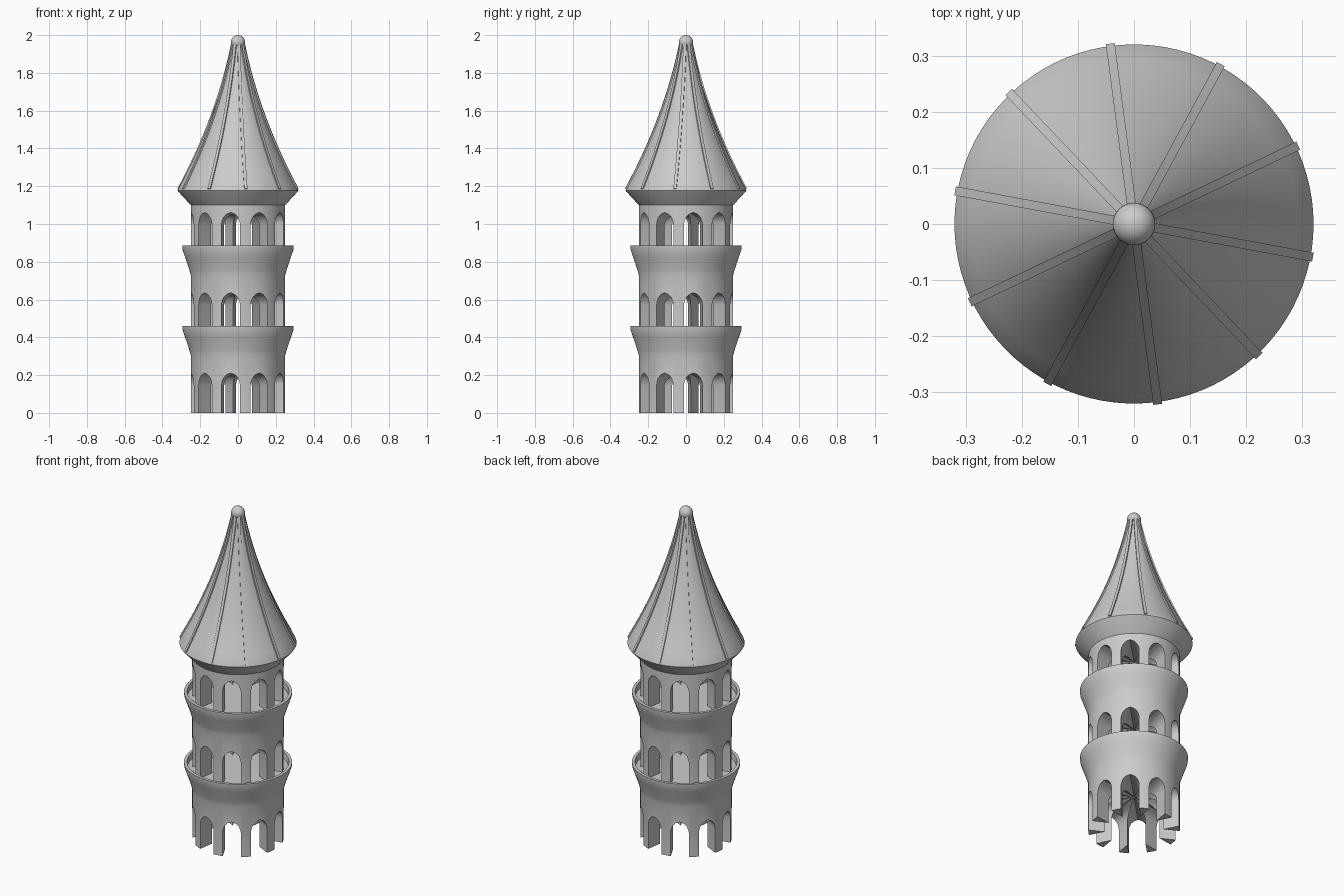
import bpy, bmesh
from math import radians, cos, sin, pi
from mathutils import Vector

cube = bpy.data.objects.get("Cube")
if cube:
    bpy.data.objects.remove(cube)

stone = bpy.data.materials.new("grey stone")
stone.use_nodes = True
GREY = (0.6, 0.6, 0.6, 1)
stone.diffuse_color = GREY
stone.node_tree.nodes["Principled BSDF"].inputs["Base Color"].default_value = GREY

TIER = 0.425          # height of one storey
ARCHES = 10           # arches per storey
STEP = 2 * pi / ARCHES
WALL = 0.25           # tower radius


def add(name, bm):
    bmesh.ops.recalc_face_normals(bm, faces=bm.faces)
    mesh = bpy.data.meshes.new(name)
    bm.to_mesh(mesh)
    bm.free()
    mesh.materials.append(stone)
    ob = bpy.data.objects.new(name, mesh)
    bpy.context.collection.objects.link(ob)
    return ob


def select(ob):
    bpy.ops.object.select_all(action='DESELECT')
    ob.select_set(True)
    bpy.context.view_layer.objects.active = ob


def smooth(ob, angle=35):
    select(ob)
    bpy.ops.object.shade_smooth_by_angle(angle=radians(angle))


def lathe(name, profile, steps=90):
    bm = bmesh.new()
    verts = [bm.verts.new((r, 0, z)) for r, z in profile]
    edges = [bm.edges.new(p) for p in zip(verts, verts[1:])]
    bmesh.ops.spin(bm, geom=verts + edges, cent=(0, 0, 0), axis=(0, 0, 1),
                   angle=2 * pi, steps=steps)
    bmesh.ops.remove_doubles(bm, verts=bm.verts, dist=1e-5)
    return add(name, bm)


# Tower body: solid shaft with two flared balconies
profile = [(0, 0), (WALL, 0)]
for floor in (TIER, 2 * TIER):
    profile += [(WALL, floor - 0.12), (0.257, floor - 0.095), (0.268, floor - 0.06),
                (0.282, floor - 0.02), (0.294, floor + 0.015), (0.295, floor + 0.035),
                (0.278, floor + 0.035), (0.275, floor), (WALL, floor)]
profile += [(WALL, 1.12), (0, 1.12)]
tower = lathe("tower_body", profile)

# Arched tunnels running right through every storey
half_arch = [(0.05, 0.145), (0.047, 0.165), (0.038, 0.186), (0.022, 0.202)]
cutters = []
for k in range(ARCHES // 2):
    bm = bmesh.new()
    for level in range(3):
        base = -0.05 if level == 0 else 0.001
        outline = [(0.05, base)] + half_arch + [(0, 0.211)]
        outline += [(-x, z) for x, z in reversed(half_arch)] + [(-0.05, base)]
        face = bm.faces.new([bm.verts.new((-0.262, x, z + level * TIER)) for x, z in outline])
        ext = bmesh.ops.extrude_face_region(bm, geom=[face])["geom"]
        bmesh.ops.translate(bm, vec=(0.524, 0, 0),
                            verts=[v for v in ext if isinstance(v, bmesh.types.BMVert)])
    cutter = add("arch_cutter", bm)
    cutter.hide_render = True
    cutter.rotation_euler.z = radians(9) + k * STEP
    cutters.append(cutter)
    mod = tower.modifiers.new("arch", 'BOOLEAN')
    mod.operation, mod.solver, mod.object = 'DIFFERENCE', 'EXACT', cutter
select(tower)
bpy.ops.object.convert(target='MESH')
for cutter in cutters:
    bpy.data.objects.remove(cutter)
smooth(tower)

# Concave spire with a sloping eave
slope = []
for i in range(17):
    t = i / 16
    slope.append((0.03 + 0.288 * (0.55 * (1 - t) + 0.45 * (1 - t) ** 2), 1.185 + 0.765 * t))
smooth(lathe("roof", [(0, 1.1), (WALL, 1.1), (0.313, 1.168), (0.32, 1.178)]
             + slope + [(0, 1.95)]), 25)

# Raised ribs following the roof curve
for k in range(ARCHES):
    bm = bmesh.new()
    rings = []
    for i, (r, z) in enumerate(slope):
        (r0, z0), (r1, z1) = slope[max(i - 1, 0)], slope[min(i + 1, 16)]
        out = Vector((z1 - z0, 0, r0 - r1)).normalized()
        centre = Vector((r, 0, z))
        rings.append([bm.verts.new(centre + out * d + Vector((0, y, 0)))
                      for d, y in ((-0.008, -0.008), (-0.008, 0.008),
                                   (0.007, 0.008), (0.007, -0.008))])
    for a, b in zip(rings, rings[1:]):
        for j in range(4):
            n = (j + 1) % 4
            bm.faces.new((a[j], a[n], b[n], b[j]))
    bm.faces.new(rings[0])
    bm.faces.new(rings[-1])
    rib = add("roof_rib", bm)
    rib.rotation_euler.z = radians(-10.5) + k * STEP
    smooth(rib)

# Ball finial
bm = bmesh.new()
bmesh.ops.create_uvsphere(bm, u_segments=32, v_segments=16, radius=0.038)
finial = add("finial_ball", bm)
finial.location.z = 1.962
smooth(finial, 60)
